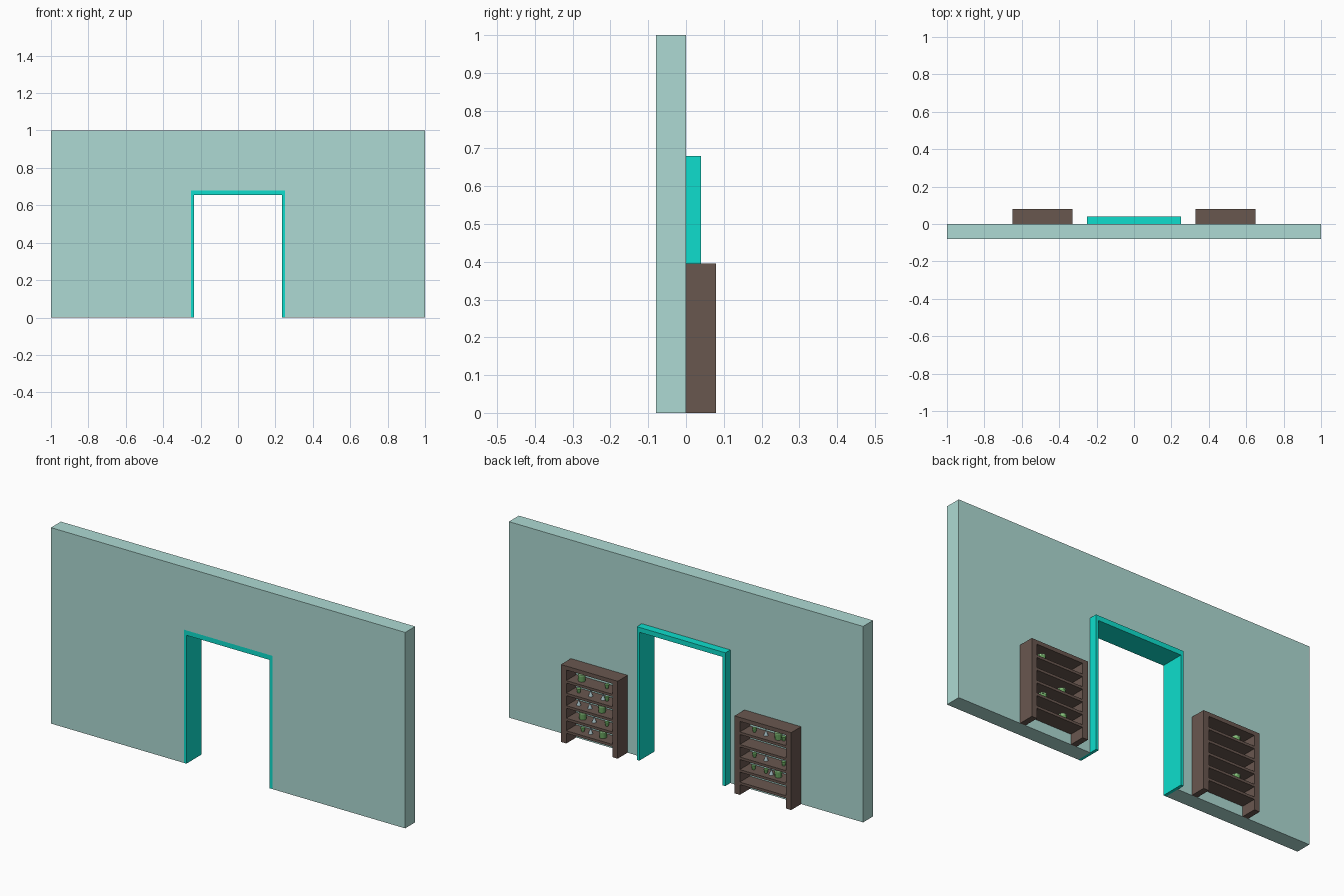
import bpy, bmesh
from mathutils import Matrix, Vector

if "Cube" in bpy.data.objects:
    bpy.data.objects.remove(bpy.data.objects["Cube"])


def material(name, rgb):
    lin = [(c / 255 / 12.92) if c < 10 else ((c / 255 + 0.055) / 1.055) ** 2.4 for c in rgb]
    m = bpy.data.materials.new(name)
    m.diffuse_color = (*lin, 1)
    m.use_nodes = True
    m.node_tree.nodes["Principled BSDF"].inputs["Base Color"].default_value = m.diffuse_color
    return m


WALL = material("pale_teal", (174, 218, 211))
TRIM = material("bright_teal", (14, 222, 205))
WOOD = material("dark_wood", (105, 87, 79))
GREEN = material("green_glaze", (105, 165, 95))
LIGHT = material("light_green", (160, 215, 150))
GLASS = material("pale_glass", (165, 190, 195))


def finish(name, bm, mat):
    bmesh.ops.recalc_face_normals(bm, faces=bm.faces)
    me = bpy.data.meshes.new(name)
    bm.to_mesh(me)
    bm.free()
    me.materials.append(mat)
    ob = bpy.data.objects.new(name, me)
    bpy.context.collection.objects.link(ob)
    return ob


def extrude_profile(name, pts, y0, y1, mat):
    """Extrude an x-z outline from y0 to y1."""
    bm = bmesh.new()
    face = bm.faces.new([bm.verts.new((x, y0, z)) for x, z in pts])
    out = bmesh.ops.extrude_face_region(bm, geom=[face])
    verts = [v for v in out["geom"] if isinstance(v, bmesh.types.BMVert)]
    bmesh.ops.translate(bm, verts=verts, vec=(0, y1 - y0, 0))
    return finish(name, bm, mat)


def add_box(bm, lo, hi):
    lo, hi = Vector(lo), Vector(hi)
    mat = Matrix.Translation((lo + hi) / 2) @ Matrix.Diagonal((*(hi - lo), 1))
    bmesh.ops.create_cube(bm, size=1, matrix=mat)


def lathe(name, stack, loc, mat):
    """Stack of (bottom radius, top radius, z0, z1) cone sections."""
    bm = bmesh.new()
    for r1, r2, z0, z1 in stack:
        bmesh.ops.create_cone(bm, cap_ends=True, segments=12, radius1=r1, radius2=r2,
                              depth=z1 - z0, matrix=Matrix.Translation((0, 0, (z0 + z1) / 2)))
    ob = finish(name, bm, mat)
    ob.location = loc
    return ob


# Wall with doorway, and the trim lining it
W, H, w, h = 0.25, 0.68, 0.235, 0.655
extrude_profile("wall", [(-1, 0), (-W, 0), (-W, H), (W, H), (W, 0), (1, 0), (1, 1), (-1, 1)],
                -0.08, 0, WALL)
extrude_profile("door_frame", [(-W, 0), (-w, 0), (-w, h), (w, h), (w, 0), (W, 0), (W, H), (-W, H)],
                -0.08, 0.04, TRIM)

# Bookcases: two side panels, a top and five boards
ROWS = [0.065 + 0.064 * i for i in range(5)]
for side, x0 in (("right", 0.33), ("left", -0.65)):
    x1, t = x0 + 0.32, 0.03
    bm = bmesh.new()
    add_box(bm, (x0, 0, 0), (x0 + t, 0.08, 0.375))
    add_box(bm, (x1 - t, 0, 0), (x1, 0.08, 0.375))
    add_box(bm, (x0, 0, 0.375), (x1, 0.08, 0.395))
    for z in ROWS:
        add_box(bm, (x0 + t, 0, z - 0.013), (x1 - t, 0.08, z))
    finish(side + "_bookcase", bm, WOOD)

# Shelf contents as (x, row)
jars = [(0.56, 4), (0.446, 2), (0.554, 1), (0.44, 0), (-0.55, 4), (-0.55, 1)]
pots = [(0.418, 4), (0.577, 3), (0.418, 3), (0.418, 1), (0.554, 0),
        (-0.415, 4), (-0.58, 4), (-0.415, 2), (-0.58, 2), (-0.41, 1), (-0.48, 1)]
flasks = [(0.51, 3), (0.44, 3), (0.577, 2), (0.514, 2), (0.49, 1), (0.51, 0),
          (-0.48, 4), (-0.48, 2), (-0.51, 1)]
for x, r in jars:
    lathe("jar", [(0.017, 0.018, 0, 0.03)], (x, 0.04, ROWS[r]), GREEN)
    lathe("jar_lid", [(0.019, 0.019, 0.03, 0.036)], (x, 0.04, ROWS[r]), LIGHT)
for x, r in pots:
    lathe("small_pot", [(0.007, 0.010, 0, 0.014), (0.011, 0.011, 0.014, 0.02)],
          (x, 0.04, ROWS[r]), GREEN)
for x, r in flasks:
    lathe("flask", [(0.011, 0.003, 0, 0.022), (0.003, 0.003, 0.022, 0.03)],
          (x, 0.04, ROWS[r]), GLASS)
